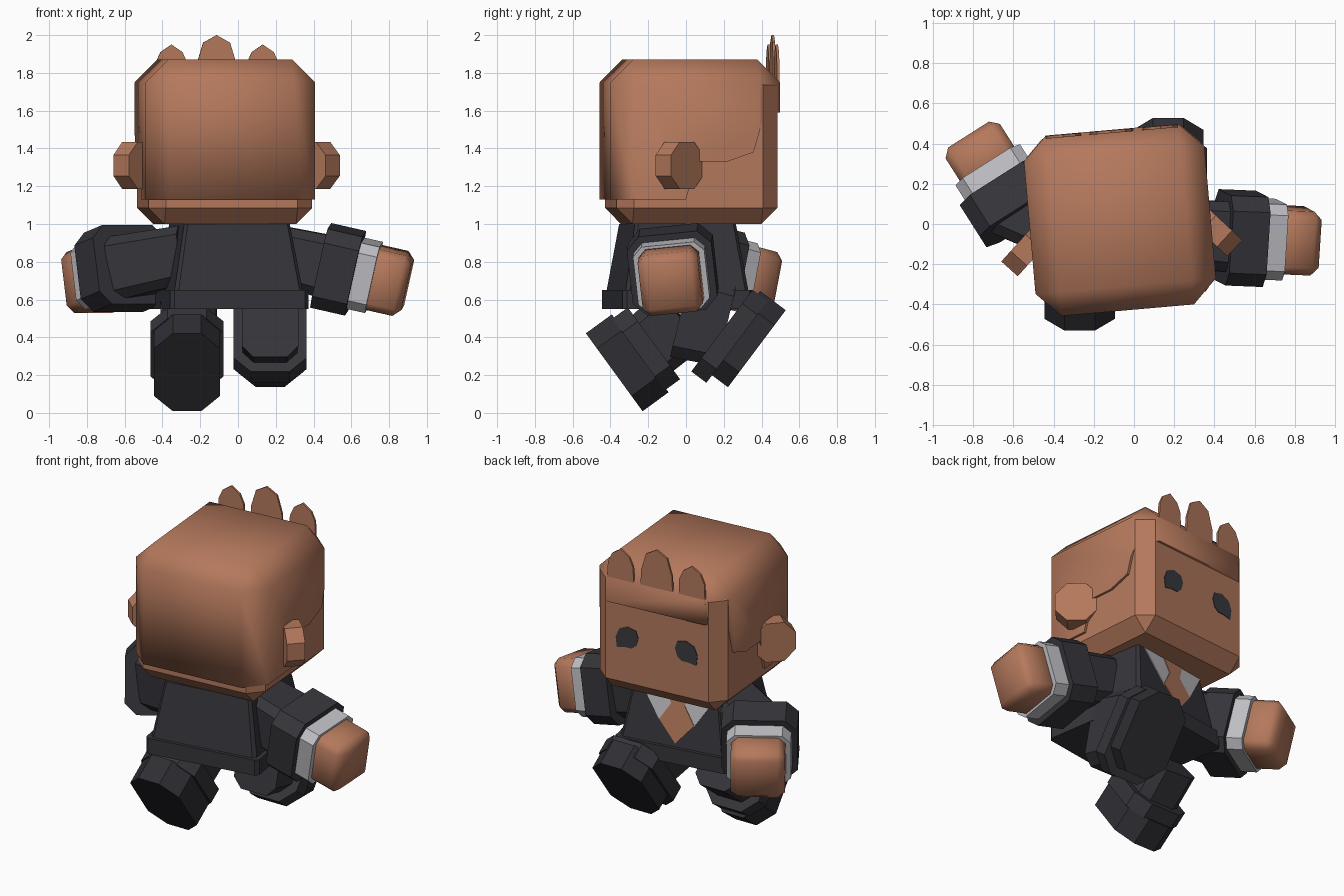
import bpy, bmesh, math
from mathutils import Vector, Matrix

if "Cube" in bpy.data.objects:
    bpy.data.objects.remove(bpy.data.objects["Cube"], do_unlink=True)


def material(name, rgb):
    m = bpy.data.materials.new(name)
    m.use_nodes = True
    m.diffuse_color = (*rgb, 1)
    bsdf = m.node_tree.nodes["Principled BSDF"]
    bsdf.inputs["Base Color"].default_value = (*rgb, 1)
    bsdf.inputs["Roughness"].default_value = 0.8
    return m


SKIN = material("warm brown", (0.46, 0.19, 0.108))
SUIT = material("charcoal", (0.035, 0.035, 0.043))
SHOE = material("near black", (0.028, 0.028, 0.034))
SHIRT = material("pale grey", (0.52, 0.52, 0.55))
EYE = material("eye black", (0.042, 0.044, 0.05))


def finish(name, bm, mat, matrix=Matrix(), angle=30):
    bmesh.ops.transform(bm, matrix=matrix, verts=bm.verts)
    bmesh.ops.recalc_face_normals(bm, faces=bm.faces)
    mesh = bpy.data.meshes.new(name)
    bm.to_mesh(mesh)
    bm.free()
    mesh.materials.append(mat)
    ob = bpy.data.objects.new(name, mesh)
    bpy.context.collection.objects.link(ob)
    bpy.ops.object.select_all(action="DESELECT")
    ob.select_set(True)
    bpy.context.view_layer.objects.active = ob
    bpy.ops.object.shade_smooth_by_angle(angle=math.radians(angle))
    return ob


def frame(center, axis, up=(0, 0, 1)):
    """Local z follows axis, local y follows up."""
    a = Vector(axis).normalized()
    u = Vector(up)
    u = (u - a * u.dot(a)).normalized()
    m = Matrix((u.cross(a), u, a)).transposed().to_4x4()
    m.translation = center
    return m


def block(name, mat, matrix, size, chamfer, ends=(1, 1)):
    """Chamfered rectangular prism, with a scale factor for each end."""
    w, h, length = (s / 2 for s in size)
    quarter = [(w - chamfer, h), (w, h - chamfer)]
    ring = quarter + [(x, -y) for x, y in reversed(quarter)]
    ring += [(-x, -y) for x, y in quarter] + [(-x, y) for x, y in reversed(quarter)]
    bm = bmesh.new()
    loops = [[bm.verts.new((x * s, y * s, z)) for x, y in ring]
             for s, z in zip(ends, (-length, length))]
    for loop in loops:
        bm.faces.new(loop)
    n = len(ring)
    for i in range(n):
        j = (i + 1) % n
        bm.faces.new((loops[0][i], loops[0][j], loops[1][j], loops[1][i]))
    return finish(name, bm, mat, matrix)


def rounded(name, mat, matrix, low, high, bevel, angle=50):
    """Box between two corners with every edge bevelled."""
    bm = bmesh.new()
    bmesh.ops.create_cube(bm, size=1)
    low, high = Vector(low), Vector(high)
    for v in bm.verts:
        v.co = Vector([(low[i] + high[i]) / 2 + v.co[i] * (high[i] - low[i]) for i in range(3)])
    bmesh.ops.bevel(bm, geom=bm.edges[:], offset=bevel, segments=1,
                    affect="EDGES", profile=0.5)
    return finish(name, bm, mat, matrix, angle)


def plate(name, mat, matrix, points, depth, to3d):
    """Outline extruded along to3d's third value."""
    bm = bmesh.new()
    a, b = ([bm.verts.new(to3d(p, q, d)) for p, q in points] for d in (0, depth))
    bm.faces.new(a)
    bm.faces.new(b)
    for i in range(len(points)):
        j = (i + 1) % len(points)
        bm.faces.new((a[i], a[j], b[j], b[i]))
    return finish(name, bm, mat, matrix)


# Head and hair share one slightly turned frame
HEAD = Matrix.Translation((-0.07, 0.02, 0)) @ Matrix.Rotation(math.radians(5), 4, "Z")
rounded("head", SKIN, HEAD, (-0.435, -0.42, 1.0), (0.435, 0.435, 1.82), 0.085, 30)
hair = rounded("hair", SKIN, HEAD, (-0.45, -0.45, 0.9), (0.45, 0.45, 1.87), 0.12)
hairline = [(-0.6, 0.8), (-0.6, 1.13), (-0.06, 1.13), (0, 1.33), (0.16, 1.33),
            (0.3, 1.38), (0.36, 1.59), (0.6, 1.59), (0.6, 0.8)]
cutter = plate("hair_cutter", SKIN, HEAD, hairline, 1.2, lambda p, q, d: (d - 0.6, p, q))
cutter.hide_render = True
bpy.context.view_layer.objects.active = hair
cut = hair.modifiers.new("hairline", "BOOLEAN")
cut.operation = "DIFFERENCE"
cut.object = cutter
bpy.ops.object.modifier_apply(modifier=cut.name)
bpy.data.objects.remove(cutter, do_unlink=True)

# Hair tufts rising from the brow edge
for i, (x, w, top) in enumerate([(-0.245, 0.09, 1.95), (-0.005, 0.11, 2.0), (0.24, 0.09, 1.95)]):
    shape = [(x - w, 1.72), (x - w * 0.95, 1.85), (x - w * 0.65, top - 0.04), (x, top),
             (x + w * 0.65, top - 0.04), (x + w * 0.95, 1.85), (x + w, 1.72)]
    plate(f"hair_tuft_{i + 1}", SKIN, HEAD, shape, 0.014, lambda p, q, d: (p, 0.434 + d, q))

# Eyes
for side, label in ((1, "left"), (-1, "right")):
    shape = [(-0.075, 0.02), (-0.06, 0.065), (0, 0.08), (0.055, 0.055), (0.078, 0),
             (0.07, -0.065), (0.015, -0.055), (-0.03, -0.055), (-0.06, -0.03)]
    plate(f"eye_{label}", EYE, HEAD, shape, 0.008,
          lambda p, q, d: (side * (0.2 + p), 0.431 + d, 1.37 + q))

# Ears
for label, center, turn in (("left", (0.41, -0.035, 1.31), 47), ("right", (-0.535, -0.13, 1.31), 138)):
    t = math.radians(turn)
    block(f"ear_{label}", SKIN, frame(center, (math.cos(t), math.sin(t), 0)),
          (0.25, 0.25, 0.11), 0.07)

# Jacket
BODY = Matrix.Translation((-0.045, -0.045, 0)) @ Matrix.Rotation(math.radians(9), 4, "Z")
block("jacket", SUIT, BODY @ Matrix.Translation((0, 0, 0.82)), (0.69, 0.66, 0.36), 0.02, (1, 0.82))
block("jacket_hem", SUIT, BODY @ Matrix.Translation((0, 0, 0.6)), (0.74, 0.7, 0.1), 0.02)


def chest(lift):
    return lambda p, q, d: (p - 0.02, 0.33 - (q - 0.64) * 0.165 + lift + d, q)


# Shirt front and tie
plate("shirt_front", SHIRT, BODY, [(-0.25, 1.0), (0.25, 1.0), (0.11, 0.79), (-0.11, 0.79)],
      0.006, chest(-0.001))
plate("tie", SKIN, BODY, [(-0.08, 1.0), (0.08, 1.0), (0.045, 0.91), (0.115, 0.8), (0, 0.67),
                          (-0.115, 0.8), (-0.045, 0.91)], 0.006, chest(0.003))

# Arms: upper sleeve, wide cuff, shirt cuff and hand
for label, shoulder, elbow, axis, up in (
        ("left", (0.2, -0.04, 0.84), (0.53, -0.07, 0.76), (0.97, -0.04, -0.22), (0, -0.1, 1)),
        ("right", (-0.24, -0.07, 0.84), (-0.61, 0.11, 0.765), (-0.52, 0.82, -0.22), (0, 0, 1))):
    s, e, a = Vector(shoulder), Vector(elbow), Vector(axis).normalized()
    block(f"sleeve_{label}", SUIT, frame((s + e) / 2, e - s), (0.36, 0.34, (e - s).length),
          0.05, (0.9, 1))
    block(f"sleeve_cuff_{label}", SUIT, frame(e, a, up), (0.45, 0.43, 0.19), 0.07)
    block(f"shirt_cuff_{label}", SHIRT, frame(e + a * 0.14, a, up), (0.38, 0.36, 0.11), 0.05)
    m = frame(e + a * 0.258, a, up)
    rounded(f"hand_{label}", SKIN, m, (-0.16, -0.165, -0.12), (0.16, 0.165, 0.12), 0.04)

# Legs: thigh, trouser cuff and shoe, stacked along the sole direction
for label, sole, axis, hip, thigh, cuff in (
        ("left", (0.17, 0.375, 0.34), (0, 0.8, -0.6), (0.17, -0.03, 0.52), 0.46, (0.155, 0.035, 0.54)),
        ("right", (-0.27, -0.38, 0.215), (0, -0.81, -0.59), (-0.26, -0.02, 0.5), 0.38, (0.21, 0, 0.47))):
    p, a, h = Vector(sole), Vector(axis).normalized(), Vector(hip)
    up = Vector((0, -a.z * (1 if a.y > 0 else -1), abs(a.y)))
    depth, drop, height = cuff
    ankle = p - a * 0.2
    block(f"thigh_{label}", SUIT, frame((h + ankle) / 2, ankle - h, up),
          (0.3, thigh, (ankle - h).length), 0.06, (1, 0.95))
    block(f"trouser_cuff_{label}", SUIT, frame(p - a * depth - up * drop, a, up),
          (0.385, height, 0.1), 0.09)
    block(f"shoe_{label}", SHOE, frame(p - a * 0.085, a, up), (0.35, 0.51, 0.17), 0.1)
